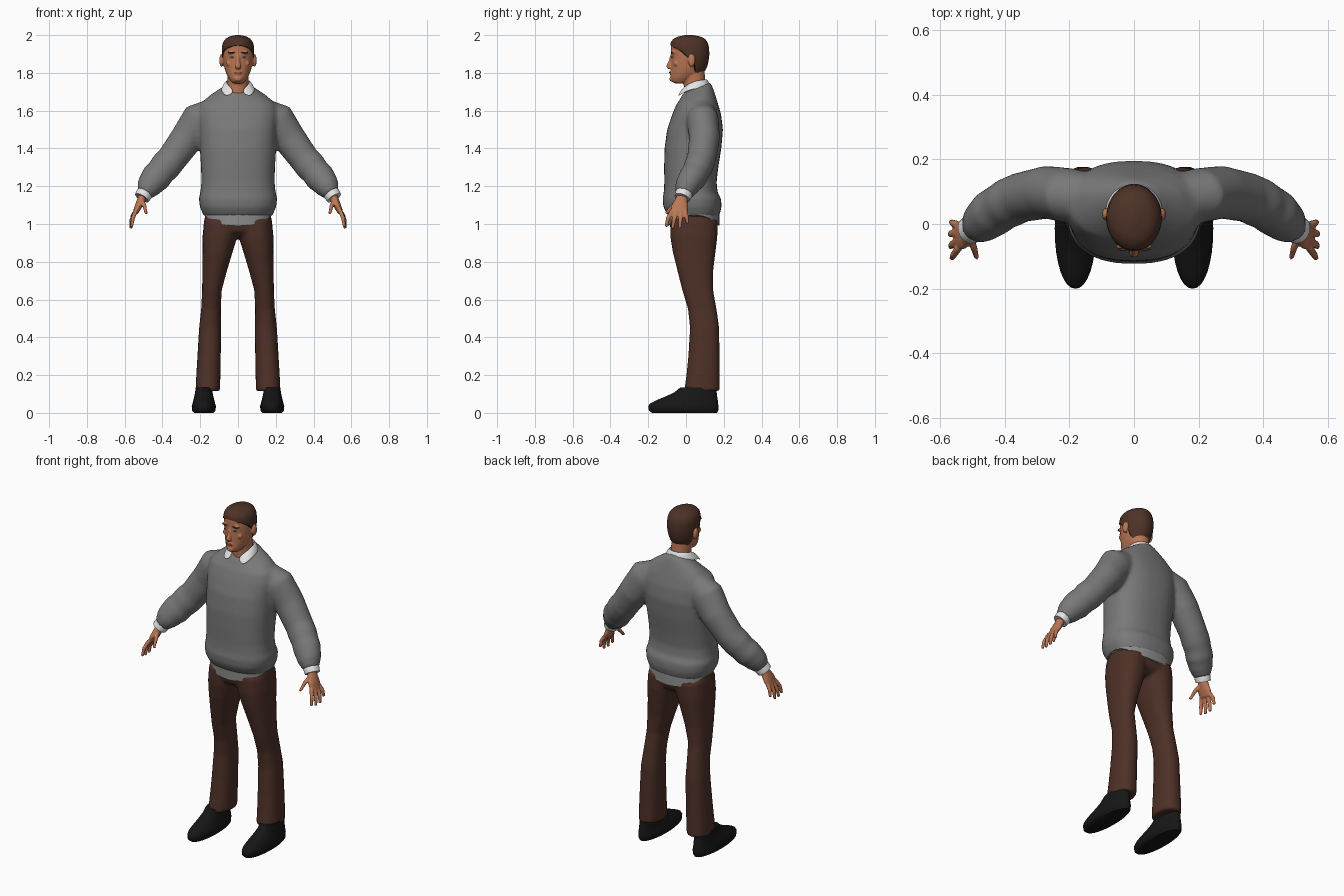
import bpy, bmesh, math
from mathutils import Vector, Matrix

N = 32


def material(name, rgb):
    m = bpy.data.materials.new(name)
    m.diffuse_color = (*rgb, 1)
    return m


GREY = material("sweater grey", (0.19, 0.19, 0.19))
TAIL = material("shirt tail grey", (0.27, 0.27, 0.27))
WHITE = material("shirt white", (0.78, 0.78, 0.78))
BROWN = material("trouser brown", (0.075, 0.030, 0.020))
SKIN = material("skin", (0.50, 0.185, 0.09))
LIP = material("lip", (0.33, 0.10, 0.06))
HAIR = material("hair brown", (0.075, 0.032, 0.020))
BLACK = material("shoe black", (0.008, 0.008, 0.008))


def skin_rings(bm, rings):
    """Bridge equal rings of points and cap both ends."""
    rows = [[bm.verts.new(p) for p in r] for r in rings]
    for a, b in zip(rows, rows[1:]):
        for i in range(len(a)):
            j = (i + 1) % len(a)
            bm.faces.new((a[i], a[j], b[j], b[i]))
    bm.faces.new(rows[0][::-1])
    bm.faces.new(rows[-1])


def oval(z, cx, hx, y0, y1, p=2.0, tilt=0.0, dip=0.0):
    """Level superellipse ring, optionally tilted or dipped front and back."""
    out, ry = [], (y1 - y0) / 2
    for i in range(N):
        a = 2 * math.pi * i / N
        c, s = math.cos(a), math.sin(a)
        dx = hx * math.copysign(abs(c) ** (2 / p), c)
        dy = ry * math.copysign(abs(s) ** (2 / p), s)
        out.append((cx + dx, (y0 + y1) / 2 + dy, z + tilt * dy - dip * s * s))
    return out


def tube(bm, pts, n=20):
    """Limb through points (x, y, z, thickness, depth along y)."""
    cs = [Vector(p[:3]) for p in pts]
    rings = []
    for i, p in enumerate(pts):
        t = (cs[min(i + 1, len(cs) - 1)] - cs[max(i - 1, 0)]).normalized()
        u = Vector((0, 1, 0))
        u = (u - t * u.dot(t)).normalized()
        v = t.cross(u)
        rings.append([cs[i] + v * p[3] * math.cos(k * math.tau / n)
                      + u * p[4] * math.sin(k * math.tau / n) for k in range(n)])
    skin_rings(bm, rings)


def ball(bm, c, r):
    bmesh.ops.create_uvsphere(bm, u_segments=16, v_segments=10, radius=1,
                              matrix=Matrix.Translation(c) @ Matrix.Diagonal((*r, 1)))


def finish(name, bm, mat, mirror=False, voxel=0, smooth=0, mods=()):
    """Turn a bmesh into an object with its modifiers baked in."""
    bmesh.ops.recalc_face_normals(bm, faces=bm.faces)
    me = bpy.data.meshes.new(name)
    bm.to_mesh(me)
    bm.free()
    ob = bpy.data.objects.new(name, me)
    bpy.context.collection.objects.link(ob)
    if mirror:
        m = ob.modifiers.new("mirror", 'MIRROR')
        m.use_mirror_merge = mirror == "merge"
    if voxel:
        m = ob.modifiers.new("blend", 'REMESH')
        m.mode, m.voxel_size = 'VOXEL', voxel
    if smooth:
        m = ob.modifiers.new("soften", 'SMOOTH')
        m.factor, m.iterations = 0.5, smooth
    for kind, attrs in mods:
        m = ob.modifiers.new(kind, kind)
        for k, v in attrs.items():
            setattr(m, k, v)
    dg = bpy.context.evaluated_depsgraph_get()
    baked = bpy.data.meshes.new_from_object(ob.evaluated_get(dg))
    ob.modifiers.clear()
    ob.data = baked
    baked.materials.clear()
    baked.materials.append(mat)
    return ob


# Sweater: torso and both sleeves blended together
bm = bmesh.new()
torso = [(1.035, .175, -.085, .168), (1.055, .187, -.102, .18), (1.09, .202, -.12, .188),
         (1.135, .208, -.124, .186), (1.165, .200, -.118, .168), (1.22, .194, -.115, .162),
         (1.30, .196, -.116, .171), (1.40, .202, -.114, .187), (1.50, .206, -.100, .196),
         (1.58, .212, -.073, .186), (1.635, .200, -.050, .170)]
rings = [oval(z, 0, hx, a, b, 2.4) for z, hx, a, b in torso]
rings += [oval(1.675, 0, .155, -.034, .152, 2.2, .2), oval(1.705, 0, .105, -.024, .138, 2, .35),
          oval(1.722, 0, .078, -.014, .126, 2, .42)]
skin_rings(bm, rings)
sleeve = [(.14, .08, 1.59, .075, .075), (.20, .088, 1.55, .102, .085), (.27, .098, 1.455, .088, .082),
          (.35, .082, 1.345, .080, .077), (.385, .066, 1.305, .083, .077), (.41, .052, 1.275, .077, .073),
          (.435, .035, 1.245, .081, .074), (.455, .018, 1.222, .073, .068), (.472, .004, 1.197, .067, .064),
          (.484, -.004, 1.178, .055, .055), (.496, -.010, 1.16, .046, .048)]
tube(bm, sleeve)
finish("sweater", bm, GREY, mirror=True, voxel=.011, smooth=5)

# Shirt tail peeking out below the sweater
bm = bmesh.new()
skin_rings(bm, [oval(1.048, 0, .183, -.095, .178, 2.3, 0, .058),
                oval(1.10, 0, .185, -.098, .175, 2.3)])
finish("shirt_tail", bm, TAIL)

# Trousers: hips and both legs blended together
bm = bmesh.new()
skin_rings(bm, [oval(z, 0, hx, a, b, 2.4) for z, hx, a, b in
                [(.935, .10, -.04, .13), (.96, .17, -.078, .16), (1.0, .181, -.088, .17), (1.08, .17, -.085, .16)]])
leg = [(1.02, .085, .095, -.085, .168), (.93, .096, .092, -.083, .166), (.85, .108, .079, -.070, .156),
       (.75, .124, .065, -.045, .144), (.65, .138, .052, -.020, .144), (.55, .143, .052, .010, .162),
       (.45, .148, .058, .021, .176), (.30, .153, .062, .012, .177), (.20, .157, .064, .002, .177),
       (.115, .160, .065, -.010, .178)]
skin_rings(bm, [oval(z, x, hx, a, b, 2.3) for z, x, hx, a, b in leg])
finish("trousers", bm, BROWN, mirror=True, voxel=.011, smooth=4)

# Shoes
bm = bmesh.new()
shoe = [(0, .052, -.180, .165), (.012, .062, -.196, .171), (.035, .064, -.200, .172), (.05, .060, -.190, .170),
        (.068, .055, -.155, .168), (.088, .050, -.105, .165), (.11, .046, -.060, .162), (.135, .043, -.030, .158)]
skin_rings(bm, [oval(z, .181, hx, a, b, 2.1) for z, hx, a, b in shoe])
finish("shoes", bm, BLACK, mirror=True)

# Shirt cuffs
bm = bmesh.new()
tube(bm, [(.485, -.005, 1.178, .040, .042), (.497, -.012, 1.158, .044, .046), (.509, -.020, 1.138, .041, .043)])
finish("shirt_cuffs", bm, WHITE, mirror=True)

# Hands: palm, thumb and four fingers
bm = bmesh.new()
tube(bm, [(.497, -.012, 1.165, .024, .028), (.513, -.024, 1.125, .022, .034),
          (.529, -.033, 1.090, .019, .046), (.543, -.038, 1.060, .014, .044)])
fingers = [((.541, -.073, 1.07), (.557, -.095, 1.03), (.563, -.106, .985)),
           ((.544, -.050, 1.065), (.563, -.064, 1.02), (.567, -.071, .976)),
           ((.544, -.026, 1.065), (.565, -.030, 1.02), (.568, -.033, .976)),
           ((.540, -.004, 1.07), (.560, .003, 1.04), (.565, .007, 1.003)),
           ((.508, -.035, 1.125), (.495, -.072, 1.095), (.486, -.105, 1.055))]
for base, mid, tip in fingers:
    tube(bm, [(*base, .012, .012), (*mid, .011, .0115), (*tip, .008, .008)], 12)
finish("hands", bm, SKIN, mirror=True, voxel=.005, smooth=3)

# Head outline: z, half width, front y, back y
HEAD = [(1.745, .028, -.060, -.01), (1.755, .038, -.077, .02), (1.775, .052, -.083, .06), (1.80, .064, -.081, .09),
        (1.83, .073, -.079, .108), (1.87, .080, -.078, .117), (1.90, .082, -.080, .120), (1.94, .081, -.080, .117),
        (1.965, .074, -.076, .109), (1.982, .060, -.060, .095), (1.993, .040, -.038, .072), (2.0, .010, 0, .03)]


def head_at(z):
    for a, b in zip(HEAD, HEAD[1:]):
        if z <= b[0]:
            t = (z - a[0]) / (b[0] - a[0])
            return [a[i] + (b[i] - a[i]) * t for i in (1, 2, 3)]
    return HEAD[-1][1:]


def face_y(x, z):
    hx, y0, y1 = head_at(z)
    return (y0 + y1) / 2 - (y1 - y0) / 2 * math.sqrt(1 - (x / hx) ** 2)


# Head with neck, nose, brow, cheeks, lips and ears
bm = bmesh.new()
skin_rings(bm, [oval(z, 0, hx, a, b) for z, hx, a, b in HEAD[:-2]])
tube(bm, [(0, .045, 1.64, .058, .055), (0, .046, 1.70, .056, .056), (0, .044, 1.76, .055, .058),
          (0, .035, 1.83, .058, .062)])
tube(bm, [(0, -.074, 1.893, .009, .009), (0, -.083, 1.86, .010, .010), (0, -.092, 1.835, .015, .013),
          (0, -.084, 1.824, .016, .012)], 12)
ball(bm, (0, -.076, 1.768), (.020, .012, .014))
ball(bm, (0, -.079, 1.801), (.021, .009, .011))
for s in (-1, 1):
    ball(bm, (s * .033, face_y(.033, 1.908) + .002, 1.908), (.024, .009, .007))
    ball(bm, (s * .045, face_y(.045, 1.85) + .006, 1.85), (.018, .010, .015))
    ball(bm, (s * .088, .030, 1.866), (.011, .020, .034))
finish("head", bm, SKIN, voxel=.005, smooth=3)

# Hair cap following a hairline that drops behind the ears
bm = bmesh.new()


def hairline(y):
    pts = [(-1, 1.946), (-.08, 1.946), (-.02, 1.915), (.02, 1.872), (.045, 1.86), (.065, 1.805), (.12, 1.79), (1, 1.79)]
    for a, b in zip(pts, pts[1:]):
        if y <= b[0]:
            return a[1] + (b[1] - a[1]) * (y - a[0]) / (b[0] - a[0])


rings = []
for k in range(15):
    t, ring = math.sin(k / 14 * math.pi / 2), []
    for i in range(48):
        a = math.tau * i / 48
        low = hairline(.02 + .1 * math.sin(a))
        z = low + (2.0 - low) * t
        hx, y0, y1 = head_at(z)
        ring.append(((hx + .004) * math.cos(a), (y0 + y1) / 2 + ((y1 - y0) / 2 + .004) * math.sin(a), z))
    rings.append(ring)
skin_rings(bm, rings)
finish("hair", bm, HAIR)

# Thin facial details
for name, mat, x, z, size, lift in [("eye_whites", WHITE, .032, 1.883, (.011, .004, .0045), .002),
                                    ("irises", BLACK, .032, 1.883, (.0045, .004, .0045), .0035),
                                    ("eyebrows", HAIR, .034, 1.907, (.019, .005, .0035), .006)]:
    bm = bmesh.new()
    ball(bm, (x, face_y(x, z) - lift, z), size)
    finish(name, bm, mat, mirror=True)
bm = bmesh.new()
ball(bm, (0, -.085, 1.802), (.019, .0045, .006))
finish("lips", bm, LIP)

# Folded shirt collar with two front points
bm = bmesh.new()
top = [(0, .112, 1.768), (.045, .100, 1.767), (.066, .050, 1.760), (.052, .000, 1.738), (.010, -.030, 1.700)]
low = [(0, .134, 1.718), (.066, .114, 1.720), (.092, .050, 1.716), (.088, -.010, 1.700), (.064, -.050, 1.668)]
rows = [[bm.verts.new(p) for p in r] for r in (top, low)]
for i in range(4):
    bm.faces.new((rows[0][i], rows[1][i], rows[1][i + 1], rows[0][i + 1]))
finish("shirt_collar", bm, WHITE, mirror="merge",
       mods=[('SOLIDIFY', dict(thickness=.010, offset=0)), ('SUBSURF', dict(levels=2))])

# Smooth shading with crisp edges kept
for ob in bpy.context.scene.objects:
    ob.select_set(True)
    bpy.context.view_layer.objects.active = ob
bpy.ops.object.shade_smooth_by_angle(angle=math.radians(50))
